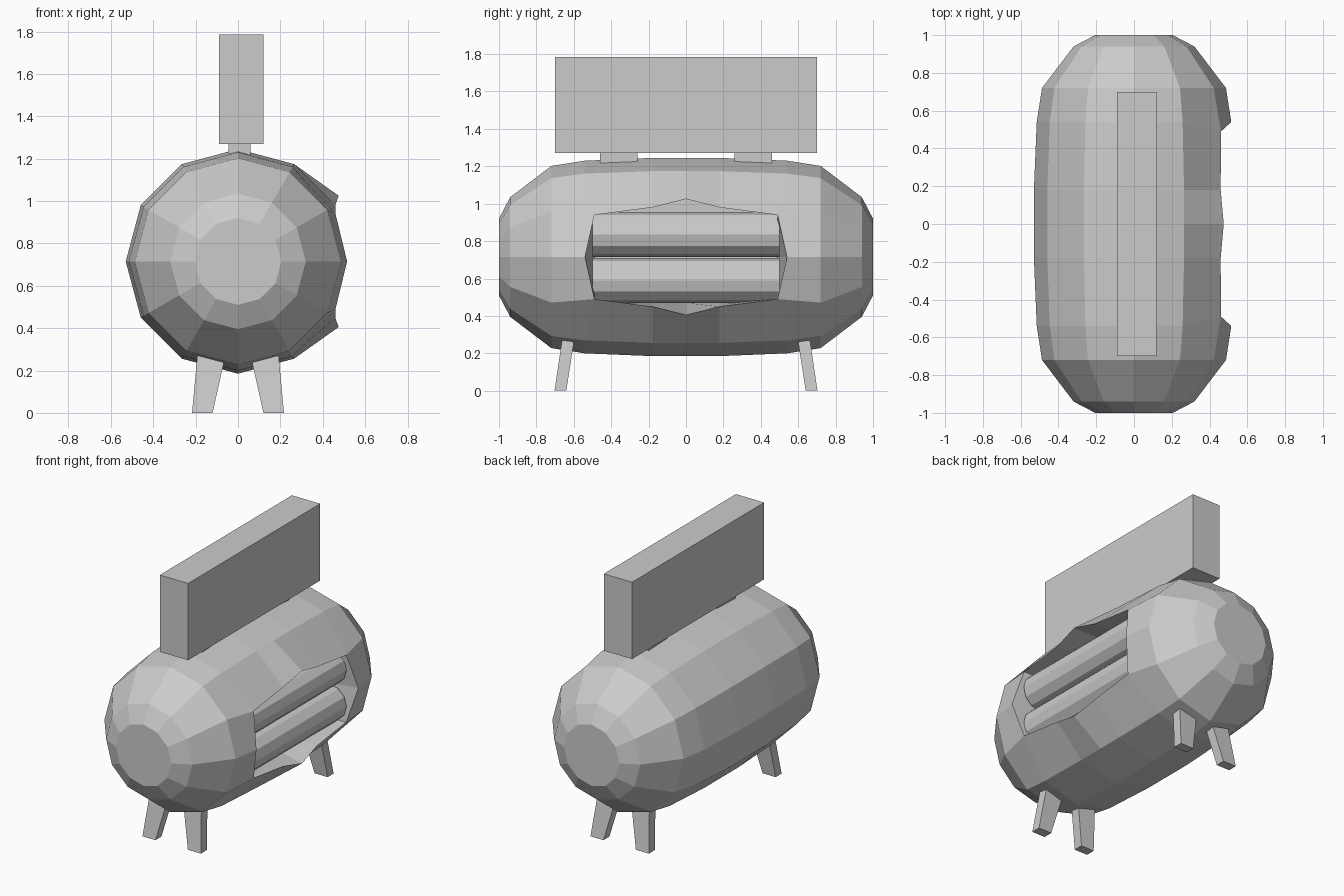
import bpy, bmesh
from math import sin, cos, pi

if "Cube" in bpy.data.objects:
    bpy.data.objects.remove(bpy.data.objects["Cube"])

CZ = 0.715


def finish(name, bm):
    bmesh.ops.recalc_face_normals(bm, faces=bm.faces)
    me = bpy.data.meshes.new(name)
    bm.to_mesh(me)
    bm.free()
    ob = bpy.data.objects.new(name, me)
    bpy.context.collection.objects.link(ob)
    return ob


def hexahedron(name, low, high):
    """Solid between two rectangles (x0, x1, y0, y1, z)."""
    bm = bmesh.new()
    rings = []
    for x0, x1, y0, y1, z in (low, high):
        rings.append([bm.verts.new(p) for p in
                      ((x0, y0, z), (x1, y0, z), (x1, y1, z), (x0, y1, z))])
    a, b = rings
    bm.faces.new(a)
    bm.faces.new(b)
    for i in range(4):
        j = (i + 1) % 4
        bm.faces.new((a[i], a[j], b[j], b[i]))
    return finish(name, bm)


# Twelve-sided barrel body
half = [(0.18, 0.53), (0.54, 0.515), (0.72, 0.487), (0.94, 0.32), (1.0, 0.205)]
profile = [(-y, r) for y, r in reversed(half)] + [(0, 0.53)] + half
bm = bmesh.new()
rings = [[bm.verts.new((r * cos(k * pi / 6), y, CZ + r * sin(k * pi / 6)))
          for k in range(12)] for y, r in profile]
for a, b in zip(rings, rings[1:]):
    for k in range(12):
        bm.faces.new((a[k], a[(k + 1) % 12], b[(k + 1) % 12], b[k]))
bm.faces.new(rings[0])
bm.faces.new(rings[-1])

# Side opening: remove the panels, reshape the rim, sink a pocket
hole = [f for f in bm.faces
        if f.calc_center_median().x > 0.4
        and abs(f.calc_center_median().y) < 0.5
        and abs(f.calc_center_median().z - CZ) < 0.26]
bmesh.ops.delete(bm, geom=hole, context='FACES')
rim = [e for e in bm.edges if e.is_boundary]
for v in {v for e in rim for v in e.verts}:
    s = 1 if v.co.z > CZ else -1
    if abs(v.co.z - CZ) < 0.01:
        continue
    if abs(v.co.y) > 0.5:
        v.co = (0.46, 0.49 if v.co.y > 0 else -0.49, CZ + s * 0.225)
    elif abs(v.co.y) < 0.01:
        v.co.x, v.co.z = 0.475, CZ + s * 0.31
ext = bmesh.ops.extrude_edge_only(bm, edges=rim)['geom']
for v in [g for g in ext if isinstance(g, bmesh.types.BMVert)]:
    v.co.x = 0.2
    v.co.y = max(-0.49, min(0.49, v.co.y))
    v.co.z = max(CZ - 0.245, v.co.z)
inner = [g for g in ext if isinstance(g, bmesh.types.BMEdge)]
bmesh.ops.contextual_create(bm, geom=inner)
finish("body", bm)

# Two rollers inside the pocket
for name, z in (("lower_roller", 0.59), ("upper_roller", 0.835)):
    bpy.ops.mesh.primitive_cylinder_add(
        vertices=12, radius=0.12, depth=1.0, location=(0.335, 0, z),
        rotation=(pi / 2, 0, pi))
    bpy.context.object.name = name
    bpy.context.object.rotation_euler = (pi / 2, pi / 2, 0)

# Top board and its two supports
hexahedron("top_board", (-0.09, 0.12, -0.7, 0.7, 1.27),
           (-0.09, 0.12, -0.7, 0.7, 1.785))
for name, y in (("front_support", -0.36), ("back_support", 0.36)):
    hexahedron(name, (-0.045, 0.06, y - 0.1, y + 0.1, 1.2),
               (-0.045, 0.06, y - 0.1, y + 0.1, 1.28))

# Four splayed, tapered legs
for sx, side in ((-1, "left"), (1, "right")):
    for sy, end in ((-1, "front"), (1, "back")):
        hexahedron(f"{end}_{side}_leg",
                   (sx * 0.12, sx * 0.217, sy * 0.64, sy * 0.703, 0.0),
                   (sx * 0.055, sx * 0.19, sy * 0.595, sy * 0.66, 0.29))
